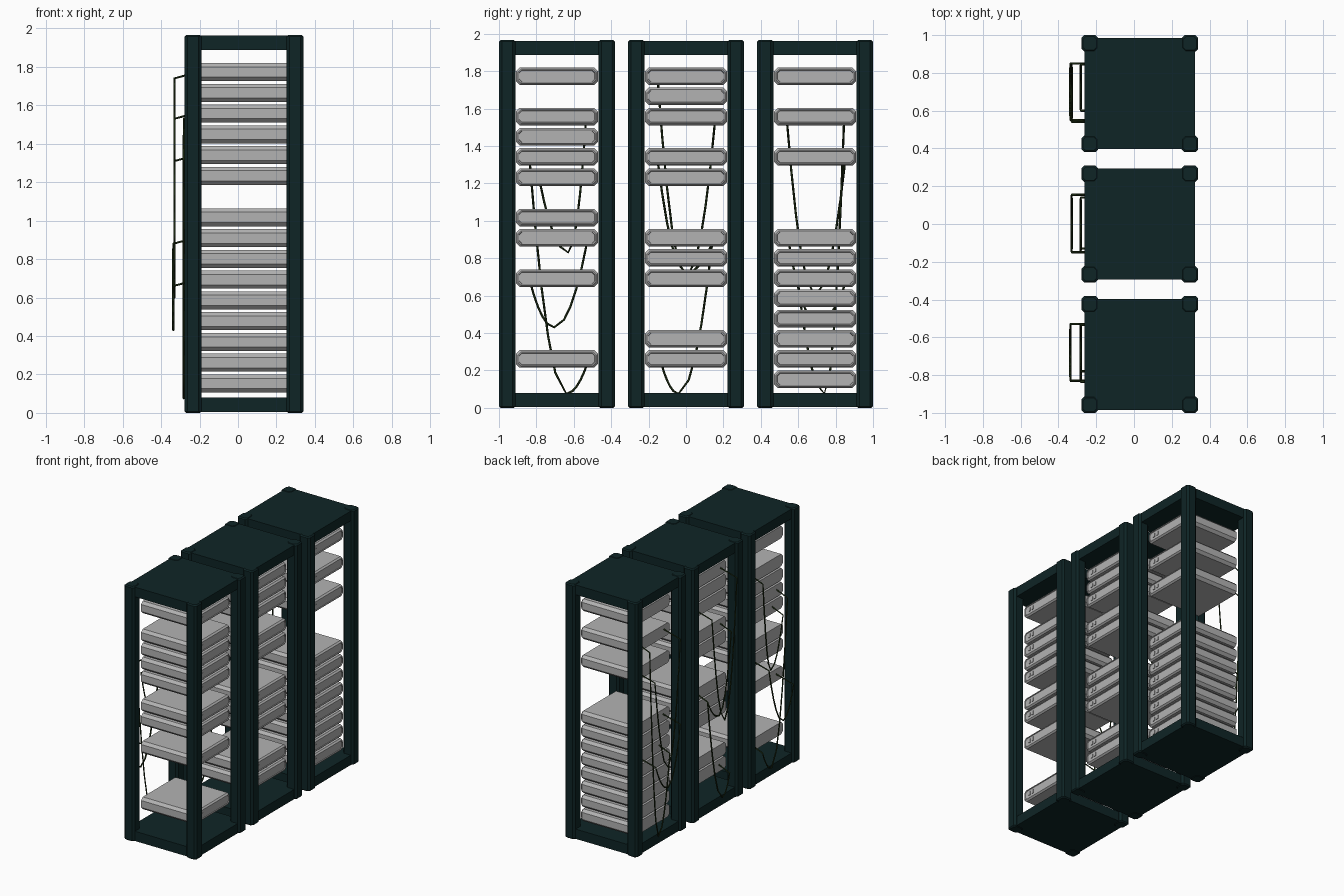
import bpy, bmesh, math
from mathutils import Vector

if "Cube" in bpy.data.objects:
    bpy.data.objects.remove(bpy.data.objects["Cube"])


def material(name, rgb):
    m = bpy.data.materials.new(name)
    m.diffuse_color = (*rgb, 1)
    m.use_nodes = True
    m.node_tree.nodes["Principled BSDF"].inputs["Base Color"].default_value = m.diffuse_color
    return m


FRAME = material("dark teal metal", (0.0045, 0.018, 0.019))
GREY = material("light grey", (0.45, 0.45, 0.45))
CABLE = material("dark olive rubber", (0.012, 0.025, 0.006))

CX = 0.031                       # rack centre in x
TOP = 1.965                      # rack height


def add(name, mesh, loc=(0, 0, 0)):
    ob = bpy.data.objects.new(name, mesh)
    ob.location = loc
    bpy.context.collection.objects.link(ob)
    return ob


def octagon(a, b, c):
    """Rectangle of half sizes a, b with corners cut by c."""
    return [(a, -b + c), (a, b - c), (a - c, b), (-a + c, b),
            (-a, b - c), (-a, -b + c), (-a + c, -b), (a - c, -b)]


def loft(bm, rings):
    """Skin a list of equal-length rings and cap both ends."""
    vs = [[bm.verts.new(p) for p in r] for r in rings]
    n = len(rings[0])
    for r0, r1 in zip(vs, vs[1:]):
        for i in range(n):
            bm.faces.new((r0[i], r0[(i + 1) % n], r1[(i + 1) % n], r1[i]))
    bm.faces.new(vs[0][::-1])
    bm.faces.new(vs[-1])


def box(bm, lo, hi):
    loft(bm, [[(lo[0], lo[1], z), (hi[0], lo[1], z), (hi[0], hi[1], z), (lo[0], hi[1], z)]
              for z in (lo[2], hi[2])])


def finish(bm, name, mat):
    bmesh.ops.recalc_face_normals(bm, faces=bm.faces)
    me = bpy.data.meshes.new(name)
    bm.to_mesh(me)
    bm.free()
    me.materials.append(mat)
    return me


# corner post with cut edges
bm = bmesh.new()
loft(bm, [[(x, y, z) for x, y in octagon(h, h, 0.015)]
          for h, z in ((0.036, 0), (0.044, 0.008), (0.044, TOP - 0.008), (0.036, TOP))])
post_mesh = finish(bm, "post", FRAME)

# top / bottom slab
bm = bmesh.new()
box(bm, (-0.293, -0.294, 0), (0.293, 0.294, 0.075))
slab_mesh = finish(bm, "slab", FRAME)

# server unit: octagonal body, bevelled front with a recessed panel and two small tabs
bm = bmesh.new()
loft(bm, [[(x, y, z) for y, z in octagon(0.219 - d, 0.047 - d, 0.02 - d * 0.3)]
          for x, d in ((-0.19, 0), (0.253, 0), (0.265, 0.010), (0.265, 0.015), (0.26, 0.017))])
for y in (-0.155, -0.12):
    box(bm, (0.255, y - 0.009, -0.014), (0.265, y + 0.009, 0.014))
server_mesh = finish(bm, "server", GREY)


def cable(name, x, start, low, end):
    """Drooping cable: start, lowest point and end given as (y, z)."""
    pts = [(-0.185, start[0], start[1] + 0.01)]
    for t in (1, 0.85, 0.68, 0.5, 0.3, 0.0):
        pts.append((x, low[0] + (start[0] - low[0]) * t,
                    low[1] + (start[1] - 0.03 - low[1]) * t * t))
    for t in (0.3, 0.5, 0.68, 0.85, 1):
        pts.append((x, low[0] + (end[0] - low[0]) * t,
                    low[1] + (end[1] - 0.03 - low[1]) * t * t))
    pts.append((-0.185, end[0], end[1] + 0.01))
    cu = bpy.data.curves.new(name, 'CURVE')
    cu.dimensions = '3D'
    cu.bevel_depth = 0.006
    cu.bevel_resolution = 0
    cu.use_fill_caps = True
    sp = cu.splines.new('POLY')
    sp.points.add(len(pts) - 1)
    for p, co in zip(sp.points, pts):
        p.co = (*co, 1)
    cu.materials.append(CABLE)
    add(name, cu)


# filled slots per rack, counted from the top
SLOTS = [(0, 2, 3, 4, 5, 7, 8, 10, 14),
         (0, 1, 2, 4, 5, 8, 9, 10, 13, 14),
         (0, 2, 4, 8, 9, 10, 11, 12, 13, 14, 15)]

for r, slots in enumerate(SLOTS):
    yc = -0.69 + 0.69 * r
    for sx in (-1, 1):
        for sy in (-1, 1):
            add(f"rack_{r+1}_post", post_mesh, (CX + sx * 0.265, yc + sy * 0.266, 0))
    add(f"rack_{r+1}_base", slab_mesh, (CX, yc, 0.004))
    add(f"rack_{r+1}_roof", slab_mesh, (CX, yc, TOP - 0.078))
    for k in slots:
        add(f"rack_{r+1}_server", server_mesh, (0, yc, 1.773 - 0.108 * k))

# cables hanging behind each rack
CABLES = [
    (-0.282, (-0.835, 1.34), (-0.64, 0.075), (-0.53, 0.26)),
    (-0.282, (-0.78, 1.23), (-0.63, 0.83), (-0.535, 1.56)),
    (-0.337, (-0.83, 0.69), (-0.705, 0.43), (-0.53, 0.91)),
    (-0.330, (-0.15, 1.77), (0.0, 0.70), (0.155, 1.56)),
    (-0.282, (-0.15, 1.34), (0.0, 0.72), (0.14, 0.91)),
    (-0.282, (-0.13, 0.26), (-0.04, 0.075), (0.14, 0.91)),
    (-0.330, (0.54, 1.56), (0.69, 0.60), (0.85, 1.34)),
    (-0.282, (0.845, 1.56), (0.74, 0.075), (0.60, 0.69)),
    (-0.337, (0.55, 0.91), (0.70, 0.45), (0.85, 0.69)),
]
for i, (x, a, low, b) in enumerate(CABLES):
    cable(f"cable_{i+1}", x, a, low, b)
